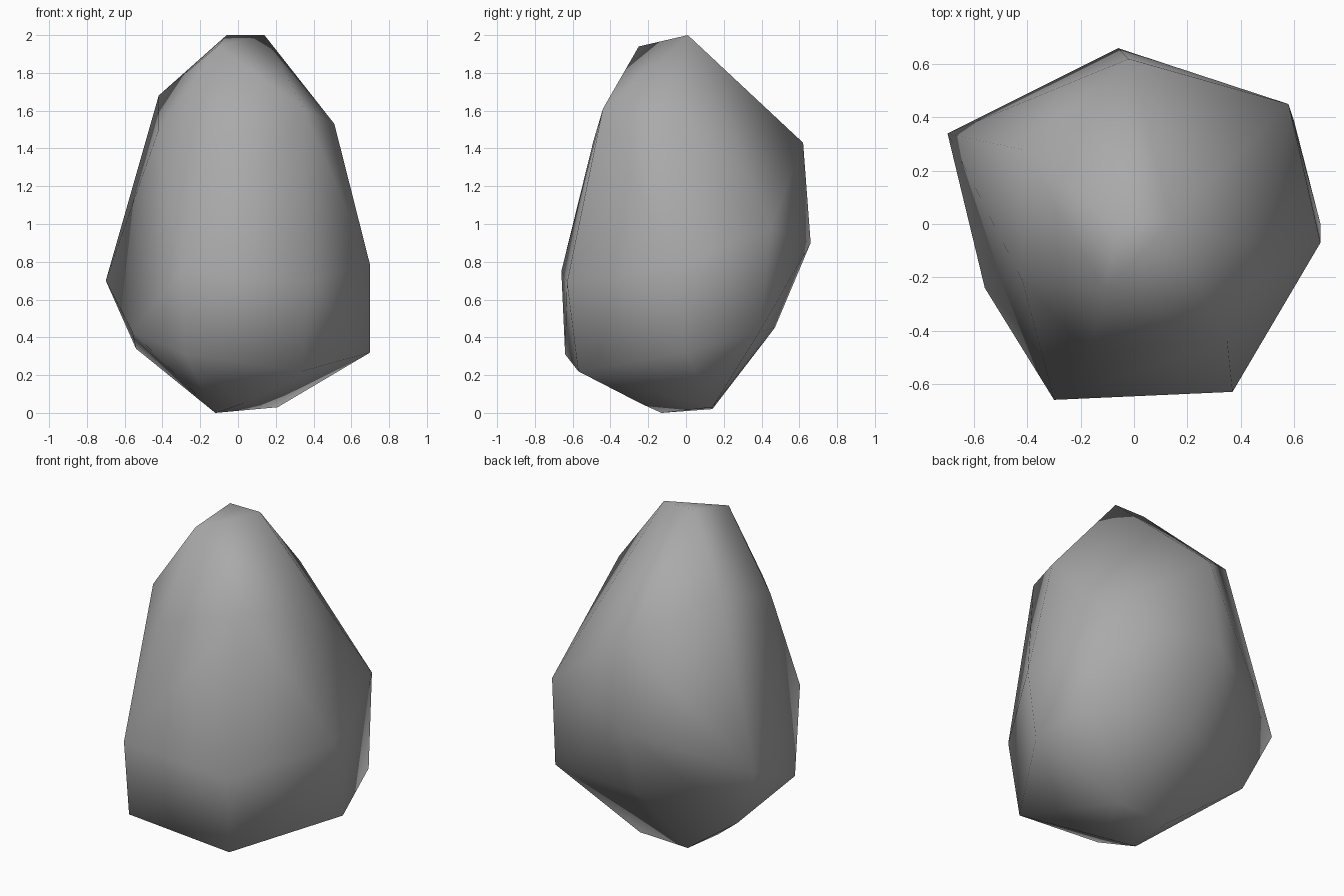
import bpy
import bmesh
from mathutils import Vector

# Remove the default cube only
default_cube = bpy.data.objects.get("Cube")
if default_cube is not None:
    bpy.data.objects.remove(default_cube, do_unlink=True)


def make_material(name, colour):
    material = bpy.data.materials.new(name)
    material.use_nodes = True
    material.diffuse_color = colour
    shader = material.node_tree.nodes["Principled BSDF"]
    shader.inputs["Base Color"].default_value = colour
    shader.inputs["Roughness"].default_value = 0.8
    return material


# Corner points of the boulder, grouped by height
crown = [(-.06, .01, 2), (.14, .01, 2), (-.11, -.25, 1.94)]
shoulder = [
    (-.42, .28, 1.68), (-.42, -.21, 1.5), (-.17, -.49, 1.44),
    (.35, -.44, 1.61), (.51, -.09, 1.53), (-.02, .62, 1.43),
]
belly = [
    (-.7, .34, .7), (-.3, -.66, .75), (.37, -.63, .69),
    (.7, -.07, .78), (.58, .45, .98), (-.06, .66, .9),
]
skirt = [
    (-.54, .28, .34), (-.56, -.24, .43), (-.28, -.64, .31),
    (.34, -.57, .22), (.7, 0, .32), (.6, .39, .43), (0, .47, .45),
]
foot = [(-.12, -.13, 0), (.03, -.24, .05), (.21, .14, .03), (-.11, .14, .02)]


def make_boulder(name, rings, material):
    """Wrap a tight faceted skin around the corner points."""
    bm = bmesh.new()
    for ring in rings:
        for corner in ring:
            bm.verts.new(Vector(corner))
    hull = bmesh.ops.convex_hull(bm, input=bm.verts[:])
    leftovers = {item for item in hull["geom_interior"] + hull["geom_unused"]
                 if isinstance(item, bmesh.types.BMVert)}
    bmesh.ops.delete(bm, geom=list(leftovers), context="VERTS")
    bmesh.ops.recalc_face_normals(bm, faces=bm.faces[:])

    # Soft shading across the whole stone
    for face in bm.faces:
        face.smooth = True

    mesh = bpy.data.meshes.new(name)
    bm.to_mesh(mesh)
    bm.free()
    mesh.materials.append(material)
    boulder = bpy.data.objects.new(name, mesh)
    bpy.context.scene.collection.objects.link(boulder)
    return boulder


stone_grey = make_material("stone_grey", (.4, .4, .4, 1))
make_boulder("boulder", [crown, shoulder, belly, skirt, foot], stone_grey)
